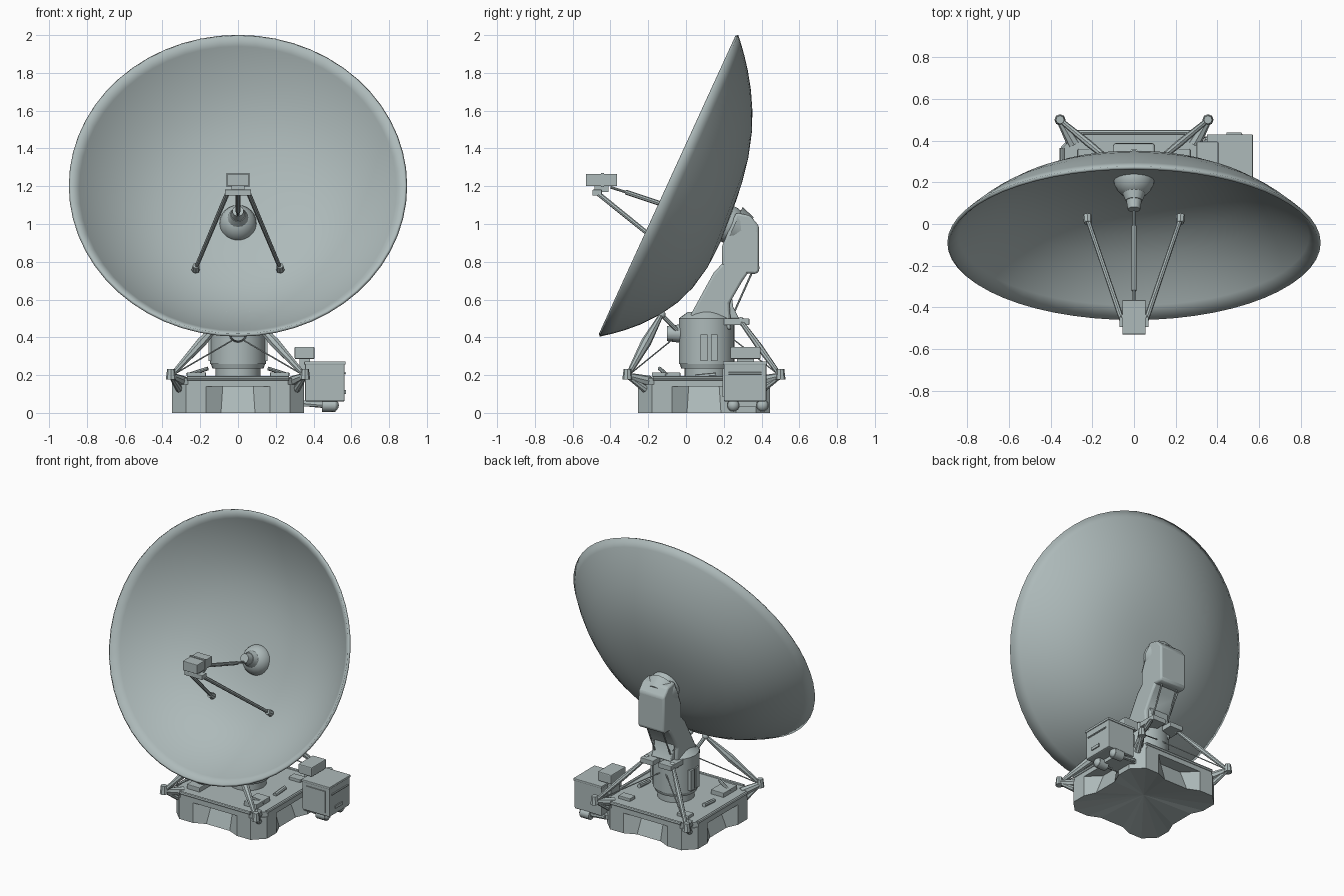
import bpy, bmesh, math
from mathutils import Vector

if "Cube" in bpy.data.objects:
    bpy.data.objects.remove(bpy.data.objects["Cube"])

paint = bpy.data.materials.new("grey_green_paint")
paint.use_nodes = True
paint.diffuse_color = (0.42, 0.49, 0.49, 1)
paint.node_tree.nodes["Principled BSDF"].inputs["Base Color"].default_value = (0.42, 0.49, 0.49, 1)


def finish(bm, name, smooth=False, bevel=0):
    bmesh.ops.recalc_face_normals(bm, faces=bm.faces)
    mesh = bpy.data.meshes.new(name)
    bm.to_mesh(mesh)
    bm.free()
    obj = bpy.data.objects.new(name, mesh)
    bpy.context.collection.objects.link(obj)
    mesh.materials.append(paint)
    if bevel:
        mod = obj.modifiers.new("soft_edges", "BEVEL")
        mod.width, mod.segments = bevel, 2
    if smooth:
        bpy.ops.object.select_all(action="DESELECT")
        obj.select_set(True)
        bpy.context.view_layer.objects.active = obj
        bpy.ops.object.shade_smooth_by_angle(angle=math.radians(35))
    return obj


def box(name, low, high, bevel=0):
    low, high = Vector(low), Vector(high)
    bm = bmesh.new()
    bmesh.ops.create_cube(bm, size=1)
    for v in bm.verts:
        v.co = (low + high) / 2 + v.co * (high - low)
    return finish(bm, name, bevel=bevel)


def rod(name, start, end, r1, r2=None, sides=8):
    start, end = Vector(start), Vector(end)
    axis = end - start
    bm = bmesh.new()
    bmesh.ops.create_cone(bm, cap_ends=True, segments=sides, radius1=r1,
                          radius2=r1 if r2 is None else r2, depth=axis.length)
    turn = axis.to_track_quat("Z", "Y")
    for v in bm.verts:
        v.co = turn @ v.co + (start + end) / 2
    return finish(bm, name, smooth=True)


def ball(name, centre, radius, sides=12):
    bm = bmesh.new()
    bmesh.ops.create_uvsphere(bm, u_segments=sides, v_segments=sides // 2 + 2, radius=radius)
    bmesh.ops.translate(bm, verts=bm.verts, vec=centre)
    return finish(bm, name, smooth=True)


def side_profile(name, yz, half_width, bevel):
    bm = bmesh.new()
    face = bm.faces.new([bm.verts.new((-half_width, y, z)) for y, z in yz])
    new = bmesh.ops.extrude_face_region(bm, geom=[face])["geom"]
    bmesh.ops.translate(bm, vec=(2 * half_width, 0, 0),
                        verts=[g for g in new if isinstance(g, bmesh.types.BMVert)])
    return finish(bm, name, smooth=True, bevel=bevel)


# Reflector: tilted bowl, deeper in its lower half
CENTRE = Vector((0, -0.095, 1.205))
UP = Vector((0, 0.417, 0.909))
BACK = Vector((0, 0.909, -0.417))
bm = bmesh.new()
SEGMENTS = 56
rings = []
for t in (0.08, 0.2, 0.35, 0.5, 0.62, 0.73, 0.83, 0.9, 0.95, 1.0):
    ring = []
    for i in range(SEGMENTS):
        a = math.tau * i / SEGMENTS
        depth = 0.36 * (1 - t ** 2.8) * (1 - 0.19 * t * math.sin(a))
        ring.append(bm.verts.new(CENTRE + UP * (0.873 * t * math.sin(a)) + BACK * depth
                                 + Vector((0.89 * t * math.cos(a), 0, 0))))
    rings.append(ring)
bm.faces.new(rings[0])
for inner, outer in zip(rings, rings[1:]):
    for i in range(SEGMENTS):
        j = (i + 1) % SEGMENTS
        bm.faces.new((inner[i], outer[i], outer[j], inner[j]))
dish = finish(bm, "reflector_dish", smooth=True)
shell = dish.modifiers.new("shell", "SOLIDIFY")
shell.thickness, shell.offset = 0.016, 0

# Hub and horn at the bowl centre
hub = Vector((0, 0.22, 1.0))
ball("hub_dome", hub, 0.1, 20)
rod("horn_base", hub - BACK * 0.07, hub - BACK * 0.12, 0.06, 0.04, 16)
rod("horn", hub - BACK * 0.1, hub - BACK * 0.165, 0.04, 0.03, 16)
rod("dish_mount_collar", hub + BACK * 0.11, hub + BACK * 0.035, 0.09, 0.115, 16)

# Feed box with its tripod
box("feed_box", (-0.056, -0.53, 1.2), (0.056, -0.365, 1.265), 0.004)
box("feed_box_band", (-0.06, -0.45, 1.195), (0.06, -0.435, 1.27))
box("feed_bracket", (-0.07, -0.495, 1.15), (0.07, -0.445, 1.182), 0.004)
box("feed_bracket_post", (-0.035, -0.485, 1.17), (0.035, -0.41, 1.205))
rod("upper_feed_rod", (0, -0.4, 1.195), (0, 0.08, 1.04), 0.007)
rod("upper_feed_sleeve", (0, -0.32, 1.169), (0, -0.01, 1.066), 0.013)
for s in (-1, 1):
    rod("lower_feed_leg", (s * 0.055, -0.47, 1.165), (s * 0.222, 0.02, 0.77), 0.013, 0.011)
    rod("feed_leg_foot", (s * 0.222, 0.005, 0.78), (s * 0.224, 0.04, 0.757), 0.018, 0.022)

# Elevation head, neck and turntable
side_profile("elevation_head", [(0.19, 0.745), (0.37, 0.735), (0.388, 0.75), (0.386, 0.99), (0.34, 1.045),
                                (0.265, 1.06), (0.24, 1.0), (0.19, 0.88)], 0.1, 0.014)
side_profile("leaning_neck", [(0.0, 0.44), (0.03, 0.53), (0.145, 0.74), (0.2, 0.8), (0.34, 0.76),
                              (0.3, 0.7), (0.23, 0.58), (0.24, 0.44)], 0.1, 0.012)
side_profile("neck_rear_step", [(0.18, 0.5), (0.2, 0.62), (0.24, 0.64), (0.25, 0.56), (0.28, 0.5)], 0.075, 0.006)
PIVOT_Y = 0.11
rod("turntable_plinth", (0, PIVOT_Y, 0.18), (0, PIVOT_Y, 0.24), 0.118, sides=24)
rod("turntable_ring", (0, PIVOT_Y, 0.235), (0, PIVOT_Y, 0.265), 0.135, 0.145, 24)
rod("turntable_drum", (0, PIVOT_Y, 0.26), (0, PIVOT_Y, 0.5), 0.148, sides=24)
rod("drum_shoulder", (0, PIVOT_Y, 0.5), (0, PIVOT_Y, 0.535), 0.148, 0.1, 24)
rod("front_motor", (0, -0.02, 0.42), (0, -0.1, 0.42), 0.05, 0.04, 12)
for s in (-1, 1):
    for y in (0.095, 0.15):
        box("drum_side_panel", (s * 0.1, y - 0.018, 0.275), (s * 0.157, y + 0.018, 0.415))
    box("rear_bracket_arm", (s * 0.02, 0.2, 0.465), (s * 0.12, 0.335, 0.5), 0.004)
    rod("neck_tie", (s * 0.06, 0.35, 0.745), (s * 0.06, 0.24, 0.5), 0.005, sides=6)

# Base: four corner legs joined by sloping recessed walls, hollowed underneath
BASE_Y = 0.095


def base_ring(bm, points, z):
    ring = []
    for k in range(4):
        c, s = round(math.cos(k * math.pi / 2)), round(math.sin(k * math.pi / 2))
        ring += [bm.verts.new((x * c - y * s, x * s + y * c + BASE_Y, z)) for x, y in points]
    return ring


def base_block(name, lower, upper, z0, z1, hollow=0):
    bm = bmesh.new()
    low, high = base_ring(bm, lower, z0), base_ring(bm, upper, z1)
    apex = bm.verts.new((0, BASE_Y, z0 + hollow))
    bm.faces.new(high)
    for i in range(len(low)):
        j = (i + 1) % len(low)
        bm.faces.new((low[i], low[j], high[j], high[i]))
        bm.faces.new((low[j], low[i], apex))
    finish(bm, name)


leg = [(0.35, 0.17), (0.35, 0.275), (0.275, 0.35), (0.17, 0.35)]
base_block("base_legs", leg + [(0.09, 0.315), (-0.09, 0.315)],
           leg + [(0.08, 0.26), (-0.08, 0.26)], 0, 0.15, hollow=0.06)
deck = [(0.35, 0.265), (0.265, 0.35)]
base_block("base_deck", deck, deck, 0.14, 0.185)
for k in range(4):
    a = k * math.pi / 2
    out = Vector((math.cos(a), math.sin(a), 0))
    along = Vector((-math.sin(a), math.cos(a), 0))
    rail = Vector((0, BASE_Y, 0.182)) + out * 0.345
    rod("deck_edge_rail", rail - along * 0.27, rail + along * 0.27, 0.012)

# Corner outriggers with bracing struts
for s in (-1, 1):
    for d in (-1, 1):
        foot = Vector((s * 0.355, BASE_Y + d * 0.405, 0.195))
        top = Vector((s * 0.06, -0.13, 0.52)) if d < 0 else Vector((s * 0.1, 0.29, 0.485))
        middle = foot.lerp(top, 0.55)
        thick = 0.028 if d < 0 else 0.018
        rod("outrigger_arm", (s * 0.29, BASE_Y + d * 0.29, 0.165), foot, 0.032, 0.018)
        rod("outrigger_gusset", (s * 0.31, BASE_Y + d * 0.31, 0.125), foot, 0.02, 0.012)
        rod("outrigger_foot", foot - Vector((0, 0, 0.018)), foot + Vector((0, 0, 0.038)), 0.027, 0.02)
        rod("strut_lower", foot, middle, 0.012, thick)
        rod("strut_upper", middle, top, thick, 0.012)
        ball("strut_joint", top, 0.022)
        rod("brace_wire", foot, (s * 0.02, -0.07 if d < 0 else 0.25, 0.39), 0.004, sides=6)
    rod("front_strut_link", (s * 0.06, -0.13, 0.52), (s * 0.03, -0.04, 0.43), 0.012)

# Deck fittings
for s in (-1, 1):
    box("deck_hatch", (s * 0.17, -0.18, 0.18), (s * 0.27, -0.03, 0.215), 0.004)
    box("deck_rear_box", (s * 0.18, 0.3, 0.18), (s * 0.27, 0.36, 0.205), 0.004)
    rod("deck_lever", (s * 0.16, -0.14, 0.235), (s * 0.27, -0.1, 0.2), 0.01)
    rod("deck_cleat", (s * 0.25, 0.05, 0.19), (s * 0.25, 0.16, 0.2), 0.014)

# Power cabinet hung on the left side
box("power_cabinet", (0.355, 0.2, 0.06), (0.565, 0.425, 0.265), 0.008)
box("cabinet_lid", (0.35, 0.195, 0.255), (0.57, 0.43, 0.272), 0.004)
box("cabinet_handle", (0.56, 0.26, 0.1), (0.572, 0.335, 0.12))
box("control_box", (0.3, 0.235, 0.285), (0.405, 0.395, 0.35), 0.006)
box("control_box_stand", (0.325, 0.27, 0.18), (0.38, 0.36, 0.29))
box("cabinet_door", (0.39, 0.193, 0.085), (0.535, 0.201, 0.235))
rod("cabinet_grab_rail", (0.567, 0.225, 0.21), (0.567, 0.4, 0.21), 0.006, sides=6)
box("cabinet_beam", (0.31, 0.24, 0.035), (0.48, 0.4, 0.065))
for y in (0.25, 0.405):
    rod("cabinet_wheel", (0.445, y, 0.04), (0.515, y, 0.04), 0.034, sides=14)
    ball("wheel_hub", (0.5, y, 0.04), 0.034)
    rod("cabinet_pipe", (0.34, y, 0.05), (0.45, y, 0.04), 0.014)
